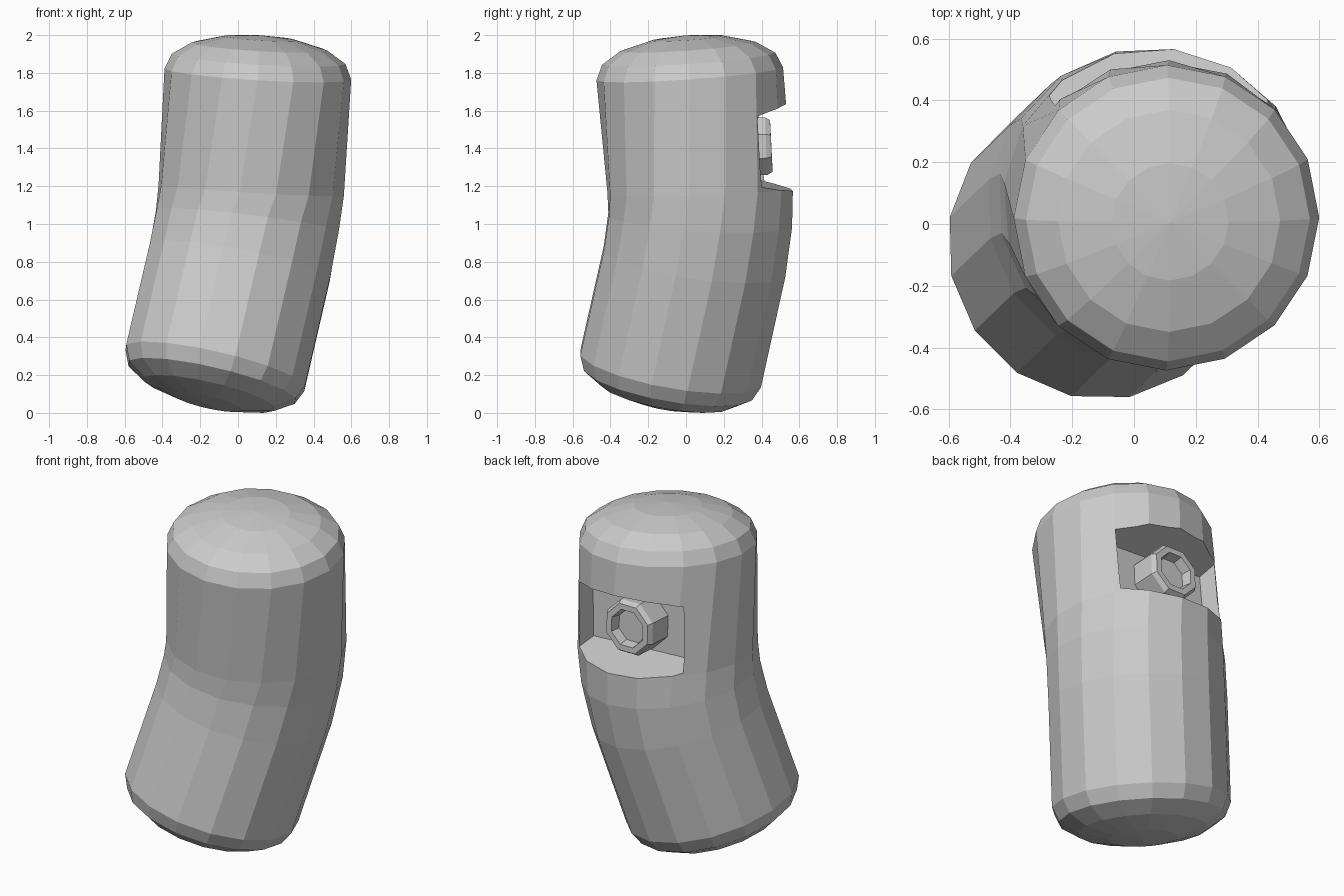
import bpy, bmesh, math
from mathutils import Vector, Matrix, Euler

if "Cube" in bpy.data.objects:
    bpy.data.objects.remove(bpy.data.objects["Cube"])

SIDES = 16


def finish(name, bm):
    bmesh.ops.recalc_face_normals(bm, faces=bm.faces[:])
    me = bpy.data.meshes.new(name)
    bm.to_mesh(me)
    bm.free()
    ob = bpy.data.objects.new(name, me)
    bpy.context.collection.objects.link(ob)
    return ob


def ring(bm, center, normal, radius, twist, sides=SIDES):
    n = Vector(normal).normalized()
    rot = Vector((0, 0, 1)).rotation_difference(n)
    pts = []
    for i in range(sides):
        a = math.radians(twist) + 2 * math.pi * i / sides
        pts.append(bm.verts.new(Vector(center) + rot @ Vector((radius * math.cos(a), radius * math.sin(a), 0))))
    return pts


def bridge(bm, a, b):
    k = len(a)
    for i in range(k):
        bm.faces.new((a[i], a[(i + 1) % k], b[(i + 1) % k], b[i]))


# Bent capsule body: (center, axis direction, twist) for each section, bottom to top
sections = [
    ((-0.12, -0.08, 0.24), (0.23, 0.18, 1), -11),
    ((0.01, 0.045, 0.80), (0.19, 0.14, 1), -11),
    ((0.05, 0.075, 1.02), (0.12, 0.06, 1), -10),
    ((0.07, 0.075, 1.18), (0.06, -0.03, 1), -7),
    ((0.105, 0.02, 1.795), (0.06, -0.07, 1), 0),
]
cap = [(0.08, 0.46), (0.145, 0.36), (0.19, 0.19)]  # (height, radius)
bm = bmesh.new()
loops = [ring(bm, c, n, 0.495, t) for c, n, t in sections]
for a, b in zip(loops, loops[1:]):
    bridge(bm, a, b)
for (c, n, t), start, sign in ((sections[0], loops[0], -1), (sections[-1], loops[-1], 1)):
    axis = Vector(n).normalized() * sign
    prev = start
    for h, r in cap:
        cur = ring(bm, Vector(c) + axis * h, n, r, t)
        bridge(bm, prev, cur)
        prev = cur
    tip = bm.verts.new(Vector(c) + axis * 0.205)
    for i in range(SIDES):
        bm.faces.new((prev[i], prev[(i + 1) % SIDES], tip))
body = finish("capsule_body", bm)

# Flared recess in the back
tilt = Euler((0.05, 0.05, 0)).to_matrix().to_4x4()
pivot = Matrix.Translation((0.08, 0.28, 1.395)) @ tilt
bm = bmesh.new()
quads = []
for y, x0, x1, h in ((0, -0.33, 0.345, 0.16), (0.5, -0.39, 0.42, 0.29)):
    quads.append([bm.verts.new(pivot @ Vector(p)) for p in
                  ((x0, y, -h), (x1, y, -h), (x1, y, h), (x0, y, h))])
bridge(bm, *quads)
for q in quads:
    bm.faces.new(q)
cutter = finish("recess_cutter", bm)
cutter.hide_render = True
cutter.hide_set(True)
mod = body.modifiers.new("recess", 'BOOLEAN')
mod.operation = 'DIFFERENCE'
mod.solver = 'EXACT'
mod.object = cutter

# Octagonal button with a sunken centre
profile = [(-0.03, 0.165), (0.145, 0.165), (0.172, 0.148), (0.172, 0.112), (0.115, 0.10)]
bm = bmesh.new()
out = (tilt @ Vector((0, 1, 0))).normalized()
base = Vector((0.078, 0.28, 1.405))
rings = [ring(bm, base + out * d, out, r, 22.5, 8) for d, r in profile]
for a, b in zip(rings, rings[1:]):
    bridge(bm, a, b)
bm.faces.new(rings[0])
bm.faces.new(rings[-1])
finish("octagonal_button", bm)
